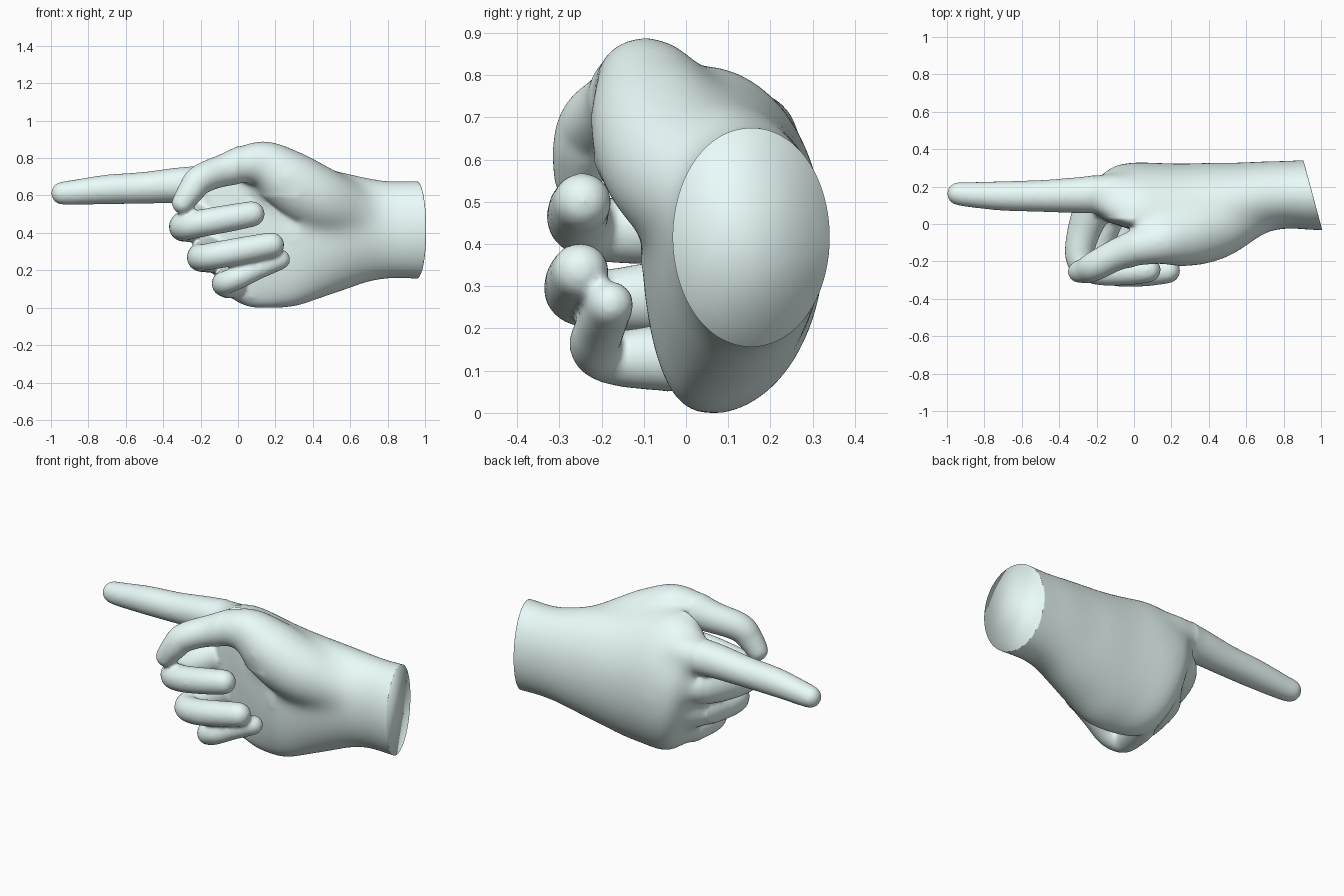
import bpy, bmesh
from math import sin, cos, pi, radians
from mathutils import Vector

if "Cube" in bpy.data.objects:
    bpy.data.objects.remove(bpy.data.objects["Cube"])

SIDES = 28


def spline(keys, steps=6):
    """Catmull-Rom through tuples of any length."""
    k = [keys[0]] + list(keys) + [keys[-1]]
    out = []
    for i in range(1, len(k) - 2):
        for s in range(steps):
            t = s / steps
            out.append([0.5 * (2 * b + (c - a) * t + (2 * a - 5 * b + 4 * c - d) * t * t
                               + (3 * b - a - 3 * c + d) * t ** 3)
                        for a, b, c, d in zip(k[i - 1], k[i], k[i + 1], k[i + 2])])
    out.append(list(keys[-1]))
    return out


def loft(bm, rings):
    rows = [[bm.verts.new(p) for p in ring] for ring in rings]
    for a, b in zip(rows, rows[1:]):
        for i in range(SIDES):
            j = (i + 1) % SIDES
            bm.faces.new((a[i], a[j], b[j], b[i]))
    bm.faces.new(rows[0][::-1])
    bm.faces.new(rows[-1])


def finger(bm, keys):
    """Tapered tube along (x, y, z, radius) points with a round tip."""
    pts = spline(keys)
    pos = [Vector(p[:3]) for p in pts]
    rad = [p[3] for p in pts]
    tip_dir = (pos[-1] - pos[-2]).normalized()
    end, r = pos[-1].copy(), rad[-1]
    for a in (25, 45, 65, 82):
        pos.append(end + tip_dir * r * sin(radians(a)))
        rad.append(r * cos(radians(a)))
    rings, side, last = [], None, None
    for i, p in enumerate(pos):
        t = (pos[min(i + 1, len(pos) - 1)] - pos[max(i - 1, 0)]).normalized()
        if side is None:
            side = t.orthogonal().normalized()
        else:
            side = last.rotation_difference(t) @ side
        last = t
        up = t.cross(side)
        rings.append([p + (side * cos(2 * pi * k / SIDES) + up * sin(2 * pi * k / SIDES)) * rad[i]
                      for k in range(SIDES)])
    loft(bm, rings)


def palm(bm, keys):
    """Sections: x, widest y, palm depth, back depth, mid z, half height, lean with z."""
    rings = []
    for x, yc, front, back, zc, rz, lean in spline(keys):
        square = 1 - 1.2 * abs(lean)      # flatter palm side away from the wrist
        ring = []
        for k in range(SIDES):
            a = 2 * pi * k / SIDES
            c = cos(a)
            y = yc + (c * back if c > 0 else -front * (-c) ** square)
            z = zc + rz * sin(a)
            ring.append((x + lean * (z - 0.42), y, z))
        rings.append(ring)
    loft(bm, rings)


bm = bmesh.new()

# Palm and wrist
palm(bm, [
    (-0.17, 0.12, 0.06, 0.12, 0.40, 0.25, -0.26),
    (-0.12, 0.10, 0.09, 0.21, 0.39, 0.345, -0.24),
    (-0.03, 0.06, 0.08, 0.27, 0.395, 0.40, -0.22),
    (0.10, 0.035, 0.10, 0.295, 0.415, 0.42, -0.20),
    (0.25, 0.035, 0.14, 0.29, 0.405, 0.40, -0.15),
    (0.40, 0.06, 0.16, 0.27, 0.405, 0.36, -0.08),
    (0.55, 0.10, 0.18, 0.23, 0.41, 0.325, 0),
    (0.70, 0.14, 0.185, 0.198, 0.42, 0.282, 0),
    (0.82, 0.155, 0.18, 0.185, 0.42, 0.264, 0),
    (0.95, 0.155, 0.19, 0.191, 0.42, 0.267, 0),
    (1.12, 0.155, 0.19, 0.191, 0.42, 0.267, 0)])

# Index finger, thumb, then the three curled fingers
finger(bm, [(0.15, 0.14, 0.58, 0.07), (-0.08, 0.165, 0.65, 0.107), (-0.27, 0.155, 0.66, 0.098),
            (-0.5, 0.15, 0.645, 0.085), (-0.7, 0.15, 0.636, 0.079), (-0.88, 0.157, 0.620, 0.067),
            (-0.938, 0.162, 0.616, 0.062)])
finger(bm, [(0.78, 0.14, 0.45, 0.14), (0.6, 0.075, 0.51, 0.165), (0.42, -0.02, 0.59, 0.18),
            (0.25, -0.07, 0.70, 0.165),
            (0.12, -0.10, 0.782, 0.122), (-0.07, -0.155, 0.74, 0.088), (-0.2, -0.22, 0.69, 0.08),
            (-0.25, -0.245, 0.63, 0.072), (-0.295, -0.255, 0.565, 0.06)])
finger(bm, [(-0.02, 0.16, 0.52, 0.12), (-0.18, 0.13, 0.48, 0.112), (-0.265, -0.03, 0.445, 0.09),
            (-0.288, -0.19, 0.437, 0.076), (-0.2, -0.25, 0.455, 0.074), (-0.05, -0.255, 0.482, 0.073),
            (0.075, -0.245, 0.505, 0.069)])
finger(bm, [(0.0, 0.15, 0.34, 0.11), (-0.11, 0.11, 0.30, 0.105), (-0.175, -0.05, 0.28, 0.088),
            (-0.195, -0.2, 0.272, 0.072), (-0.1, -0.258, 0.287, 0.073), (0.05, -0.262, 0.315, 0.072),
            (0.18, -0.25, 0.34, 0.068)])
finger(bm, [(0.06, 0.10, 0.2, 0.09), (-0.02, 0.05, 0.145, 0.09), (-0.06, -0.08, 0.134, 0.077),
            (-0.07, -0.18, 0.136, 0.064), (0.0, -0.215, 0.165, 0.062), (0.1, -0.2, 0.21, 0.058),
            (0.225, -0.178, 0.262, 0.055)])

bmesh.ops.recalc_face_normals(bm, faces=bm.faces)
mesh = bpy.data.meshes.new("pointing_hand")
bm.to_mesh(mesh)
bm.free()
hand = bpy.data.objects.new("pointing_hand", mesh)
bpy.context.collection.objects.link(hand)

# Fuse the parts into one skin
fuse = hand.modifiers.new("fuse", 'REMESH')
fuse.mode = 'VOXEL'
fuse.voxel_size = 0.011
soft = hand.modifiers.new("soften", 'SMOOTH')
soft.factor = 0.5
soft.iterations = 10
deps = bpy.context.evaluated_depsgraph_get()
skin = bpy.data.meshes.new_from_object(hand.evaluated_get(deps))
hand.modifiers.clear()

# Blend the knuckles and thumb base into the palm
bm = bmesh.new()
bm.from_mesh(skin)
blend = [v for v in bm.verts if
         (v.co.x > -0.22 and v.co.y > 0.03) or (v.co.x > 0.0 and v.co.z > 0.6)
         or (v.co.x > 0.08 and v.co.y > -0.105) or v.co.x > 0.32 or v.co.z < 0.055]
for _ in range(80):
    bmesh.ops.smooth_vert(bm, verts=blend, factor=0.5, use_axis_x=True,
                          use_axis_y=True, use_axis_z=True)

# Slanted wrist cut
bmesh.ops.bisect_plane(bm, geom=bm.verts[:] + bm.edges[:] + bm.faces[:],
                       plane_co=(0.956, 0.155, 0.42), plane_no=(1, 0.27, 0),
                       clear_outer=True)
rim = {v for e in bm.edges if e.is_boundary for v in e.verts}
bmesh.ops.remove_doubles(bm, verts=list(rim), dist=0.006)
bmesh.ops.holes_fill(bm, edges=[e for e in bm.edges if e.is_boundary], sides=0)
low = min(v.co.z for v in bm.verts)
bmesh.ops.translate(bm, verts=bm.verts, vec=(0, 0, -low))
bmesh.ops.recalc_face_normals(bm, faces=bm.faces)
bm.to_mesh(skin)
bm.free()
hand.data = skin
skin.shade_smooth()

# Pale mint skin
mat = bpy.data.materials.new("pale_mint")
mat.diffuse_color = (0.83, 0.98, 0.96, 1)
mat.use_nodes = True
mat.node_tree.nodes["Principled BSDF"].inputs["Base Color"].default_value = mat.diffuse_color
skin.materials.clear()
skin.materials.append(mat)
